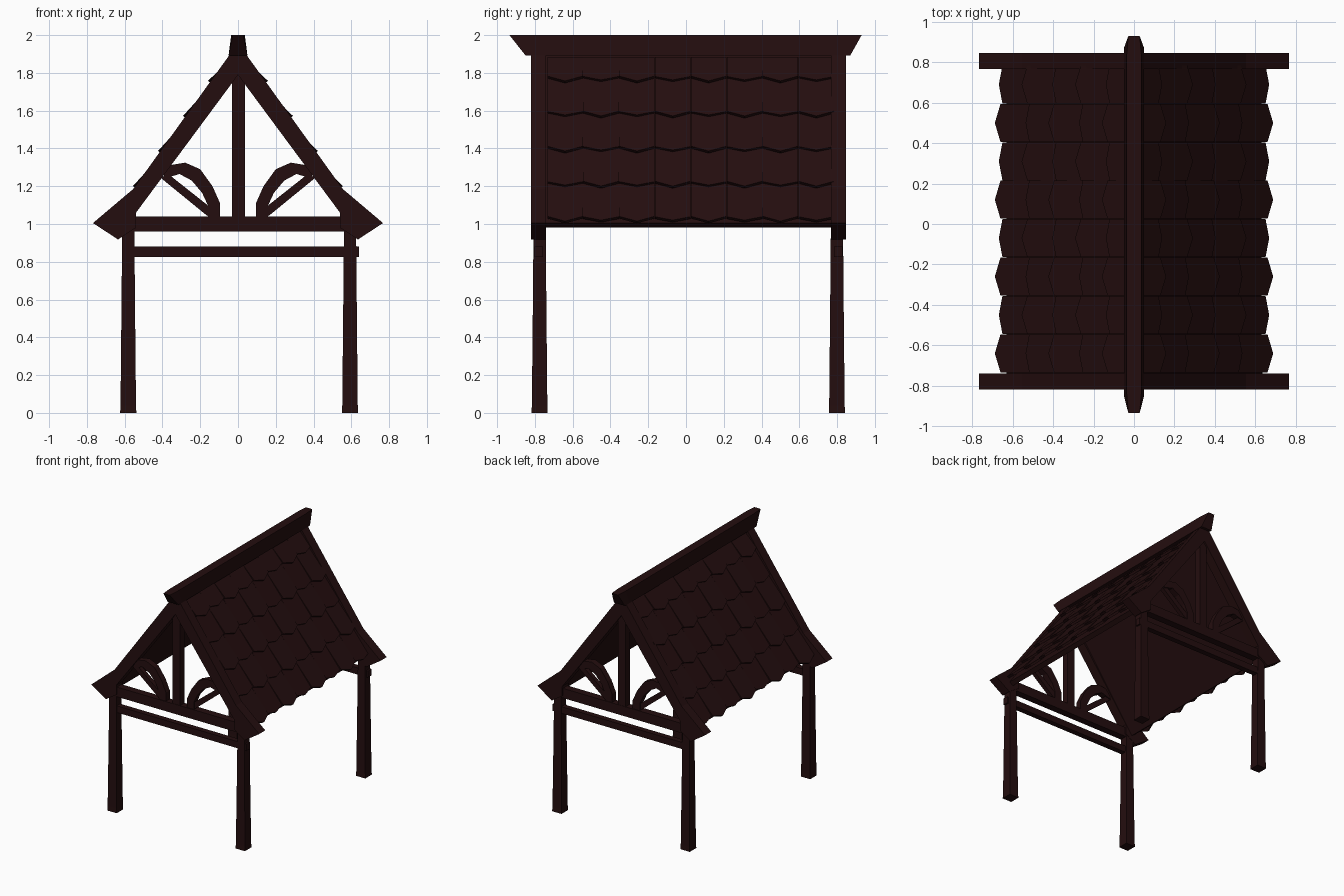
import bpy, bmesh
from mathutils import Vector

cube = bpy.data.objects.get("Cube")
if cube:
    bpy.data.objects.remove(cube)

wood = bpy.data.materials.new("dark_brown_wood")
wood.use_nodes = True
BROWN = (0.0175, 0.0042, 0.0046, 1)
wood.diffuse_color = BROWN
bsdf = wood.node_tree.nodes["Principled BSDF"]
bsdf.inputs["Base Color"].default_value = BROWN
bsdf.inputs["Roughness"].default_value = 0.9


def finish(bm, name):
    bmesh.ops.recalc_face_normals(bm, faces=bm.faces)
    mesh = bpy.data.meshes.new(name)
    bm.to_mesh(mesh)
    bm.free()
    mesh.materials.append(wood)
    obj = bpy.data.objects.new(name, mesh)
    bpy.context.collection.objects.link(obj)
    return obj


def loft(bm, rings):
    """Closed solid through a list of matching rings."""
    loops = [[bm.verts.new(p) for p in ring] for ring in rings]
    n = len(loops[0])
    for a, b in zip(loops, loops[1:]):
        for i in range(n):
            j = (i + 1) % n
            bm.faces.new((a[i], a[j], b[j], b[i]))
    bm.faces.new(loops[0])
    bm.faces.new(loops[-1])


def slab(name, outline, y, depth):
    """Extrude an x-z outline along y."""
    bm = bmesh.new()
    loft(bm, [[(x, y + s * depth / 2, z) for x, z in outline] for s in (-1, 1)])
    return finish(bm, name)


def rect(x0, x1, z0, z1):
    return [(x0, z0), (x1, z0), (x1, z1), (x0, z1)]


# Gable outlines, right half only
BARGE = [(0, 1.895), (0.045, 1.895), (0.555, 1.185), (0.768, 1.005),
         (0.635, 0.918), (0.54, 0.98), (0.54, 1.06), (0.04, 1.735), (0, 1.79)]
ARC = [(0.095, 1.03), (0.095, 1.11), (0.135, 1.2), (0.2, 1.29), (0.28, 1.325), (0.4, 1.305),
       (0.39, 1.24), (0.31, 1.265), (0.245, 1.23), (0.19, 1.165), (0.16, 1.1), (0.16, 1.03)]
STRUT = [(0.13, 1.03), (0.165, 1.045), (0.41, 1.245), (0.37, 1.265), (0.13, 1.075)]
LEG = [(0, 0.043), (0.04, 0.041), (0.55, 0.036), (1.0, 0.032)]

for end, y in (("front", -0.78), ("back", 0.807)):
    slab(end + "_tie_beam", rect(-0.56, 0.56, 0.96, 1.04), y, 0.06)
    slab(end + "_lower_beam", rect(-0.6, 0.64, 0.825, 0.88), y, 0.045)
    slab(end + "_king_post", rect(-0.032, 0.036, 1.03, 1.84), y, 0.055)
    for side, s in (("right", -1), ("left", 1)):
        tag = f"{end}_{side}_"
        for part, outline, depth in (("barge_board", BARGE, 0.08),
                                     ("curved_brace", ARC, 0.05), ("brace_strut", STRUT, 0.035)):
            slab(tag + part, [(s * x, z) for x, z in outline], y, depth)
        # Tapered leg
        bm = bmesh.new()
        lx = s * 0.587 + 0.006
        ly = y + (0.005 if y < 0 else -0.008)
        loft(bm, [[(lx + a * r, ly + b * r, z)
                   for a, b in ((-1, -1), (1, -1), (1, 1), (-1, 1))] for z, r in LEG])
        finish(bm, tag + "leg")

# Ridge beam with raked, narrowing ends
bm = bmesh.new()
rings = []
for y_low, y_top, w in ((-0.85, -0.935, 0.028), (-0.80, -0.84, 0.036),
                        (0.81, 0.84, 0.036), (0.87, 0.93, 0.028)):
    rings.append([(-0.05, y_low, 1.893), (0.05, y_low, 1.893), (w, y_top, 2.0), (-w, y_top, 2.0)])
loft(bm, rings)
finish(bm, "ridge_beam")

# Roof slopes: v runs down the slope, w stands off it
TOP = Vector((0.045, 0, 1.895))
DOWN = Vector((0.51, 0, -0.715)).normalized()
OUT = Vector((-DOWN.z, 0, DOWN.x))
PITCH, ROW = 0.19, 0.228
SHEET = [(-0.032, -0.04), (-0.005, -0.08), (1.065, -0.08), (1.065, -0.04)]
# Shingle profiles: tip offset, shoulder setback, tip lift, shoulder lift
RAISED = (0, 0.037, 0.013, 0.005)
LOWERED = (0.016, 0.025, 0.0, -0.004)


def on_slope(s, y, v, w):
    p = TOP + DOWN * v + OUT * w
    return (s * p.x, y, p.z)


for side, s in (("right", -1), ("left", 1)):
    # Boarding under the shingles, up to the ridge
    bm = bmesh.new()
    loft(bm, [[on_slope(s, y, v, w) for v, w in SHEET] for y in (-0.75, 0.775)])
    finish(bm, side + "_roof_boarding")
    # Overlapping rows of blunt pointed shingles, alternately raised and lowered
    bm = bmesh.new()
    for row in range(5):
        for i in range(8):
            offset, setback, tip_w, side_w = LOWERED if (i + row) % 2 else RAISED
            tip = 1.09 - row * ROW - offset
            head = max(0.0, tip - ROW - 0.05)
            y0 = -0.735 + i * PITCH + 0.001
            y1 = y0 + PITCH - 0.002
            plan = [(y0, head, -0.02), (y1, head, -0.02), (y1, tip - setback, side_w),
                    ((y0 + y1) / 2, tip, tip_w), (y0, tip - setback, side_w)]
            loft(bm, [[on_slope(s, y, v, w - t) for y, v, w in plan] for t in (0, 0.02)])
    finish(bm, side + "_roof_shingles")
